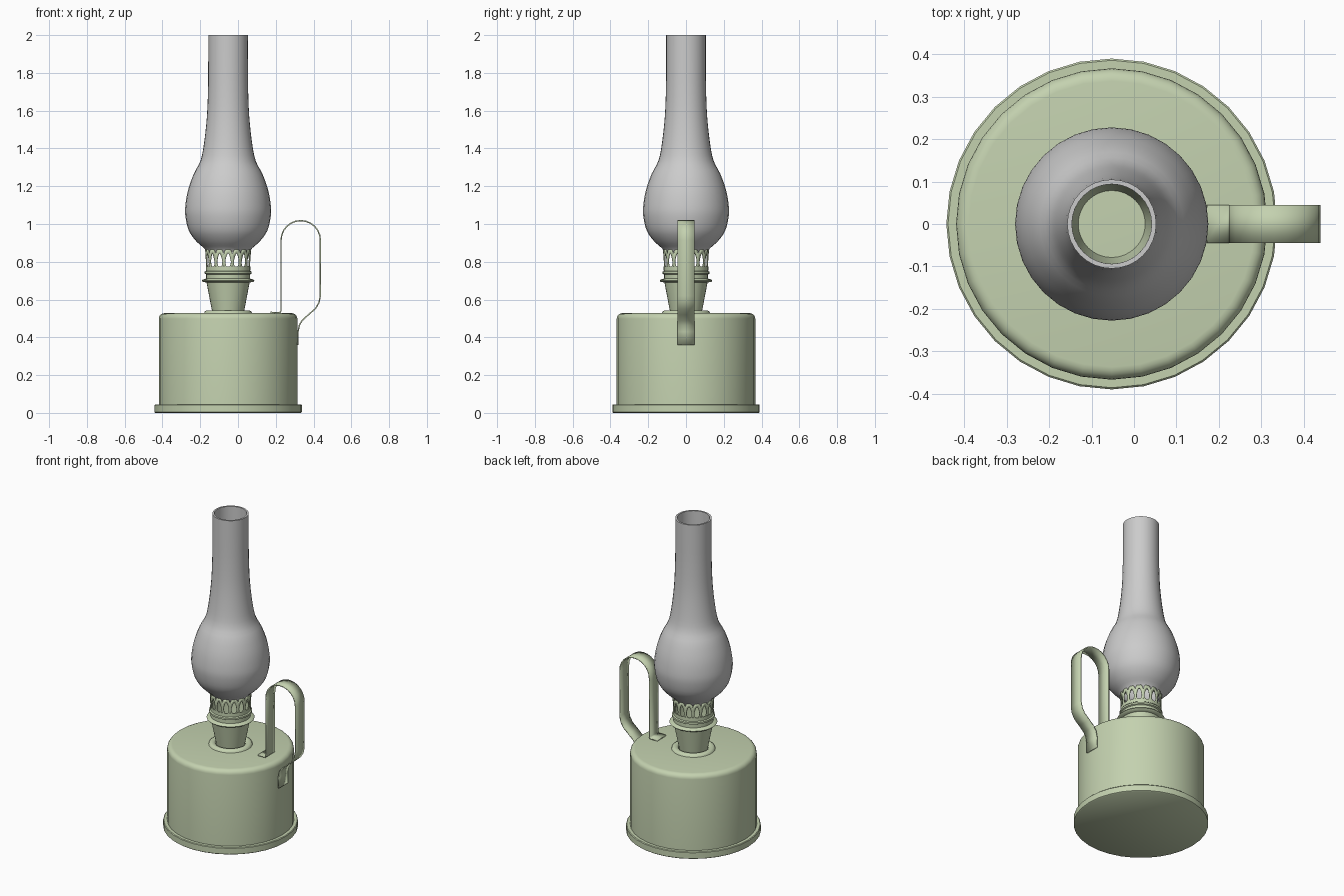
import bpy, bmesh, math
from mathutils import Vector

if "Cube" in bpy.data.objects:
    bpy.data.objects.remove(bpy.data.objects["Cube"])

CX = -0.0525  # lamp axis


def mat(name, rgb):
    m = bpy.data.materials.new(name)
    m.diffuse_color = (*rgb, 1)
    m.use_nodes = True
    m.node_tree.nodes["Principled BSDF"].inputs["Base Color"].default_value = m.diffuse_color
    return m


GREEN = mat("pale_green_enamel", (0.55, 0.64, 0.43))
GLASS = mat("grey_glass", (0.60, 0.60, 0.60))


def finish(bm, name, material, angle=40):
    bmesh.ops.remove_doubles(bm, verts=bm.verts, dist=1e-5)
    bmesh.ops.recalc_face_normals(bm, faces=bm.faces)
    me = bpy.data.meshes.new(name)
    bm.to_mesh(me)
    bm.free()
    for p in me.polygons:
        p.use_smooth = True
    me.set_sharp_from_angle(angle=math.radians(angle))
    me.materials.append(material)
    ob = bpy.data.objects.new(name, me)
    bpy.context.collection.objects.link(ob)
    return ob


def lathe(name, profile, material, n=32, closed=False, angle=40):
    """Revolve (radius, z) points about the lamp axis."""
    bm = bmesh.new()
    rings = []
    for r, z in profile:
        rings.append([bm.verts.new((CX + r * math.cos(2 * math.pi * i / n),
                                    r * math.sin(2 * math.pi * i / n), z)) for i in range(n)])
    pairs = list(zip(rings, rings[1:]))
    if closed:
        pairs.append((rings[-1], rings[0]))
    else:
        bm.faces.new(rings[0])
        bm.faces.new(rings[-1])
    for a, b in pairs:
        for i in range(n):
            j = (i + 1) % n
            bm.faces.new((a[i], a[j], b[j], b[i]))
    return finish(bm, name, material, angle)


def smooth_curve(pts, steps=4):
    """Catmull-Rom through 2D points."""
    p = [Vector(q) for q in pts]
    p = [2 * p[0] - p[1]] + p + [2 * p[-1] - p[-2]]
    out = []
    for a, b, c, d in zip(p, p[1:], p[2:], p[3:]):
        for k in range(steps):
            t = k / steps
            out.append(0.5 * (2 * b + (c - a) * t + (2 * a - 5 * b + 4 * c - d) * t * t
                              + (3 * b - a - 3 * c + d) * t ** 3))
    return [tuple(q) for q in out] + [tuple(pts[-1])]


# oil tank with foot rim and rounded shoulder
shoulder = [(0.337 + 0.03 * math.cos(a), 0.498 + 0.03 * math.sin(a))
            for a in [math.pi / 2 * k / 5 for k in range(6)]]
lathe("oil_tank", [(0.385, 0), (0.39, 0.004), (0.39, 0.041), (0.386, 0.045),
                   (0.367, 0.045)] + shoulder, GREEN)

# raised collar on the tank
lathe("tank_collar", [(0.084, 0.525), (0.128, 0.525), (0.124, 0.536), (0.114, 0.543),
                      (0.098, 0.543), (0.088, 0.536)], GREEN, closed=True)

# hollow burner cup with flange and rings
lathe("burner", [(0.083, 0.528), (0.114, 0.69), (0.134, 0.694), (0.139, 0.70), (0.134, 0.706),
                 (0.116, 0.711), (0.116, 0.733), (0.124, 0.737), (0.124, 0.748),
                 (0.116, 0.752), (0.116, 0.768), (0.110, 0.768), (0.110, 0.70),
                 (0.079, 0.528)], GREEN, closed=True)


# pierced crown: a ring of cells, each with a teardrop hole and scalloped top
def build_crown(cells=16, m=16):
    bm = bmesh.new()

    def put(u, z):
        r = 0.114 + 0.05 * (z - 0.765)
        return bm.verts.new((CX + r * math.cos(u), r * math.sin(u), z))

    half = math.pi / cells
    for c in range(cells):
        mid = -math.pi / 2 + 2 * half * c
        outer, inner = [], []
        for k in range(m):
            t = 2 * math.pi * (k + 0.5) / m
            s, w = math.sin(t), math.cos(t)
            f = 1 / max(abs(s), abs(w))
            u, v = w * f, s * f
            z = 0.81 + 0.045 * v
            if v > 0.999:
                z += 0.012 * (1 - u * u)
            outer.append(put(mid + half * u, z))
            # wide at the bottom, pointed at the top
            inner.append(put(mid + half * 0.62 * w * (1 - 0.4 * s), 0.808 + 0.036 * s))
        # square corners close the gaps between cells
        for k in range(m):
            j = (k + 1) % m
            bm.faces.new((outer[k], outer[j], inner[j], inner[k]))
            if k in (m // 8 - 1, 3 * m // 8 - 1, 5 * m // 8 - 1, 7 * m // 8 - 1):
                continue
    ob = finish(bm, "pierced_crown", GREEN)
    mod = ob.modifiers.new("thickness", "SOLIDIFY")
    mod.thickness = 0.005
    mod.offset = 0


build_crown()
# thin band behind the crown's lower edge
lathe("crown_band", [(0.111, 0.755), (0.118, 0.755), (0.118, 0.775), (0.111, 0.775)],
      GREEN, closed=True)

# glass chimney, outer then inner wall
outer = smooth_curve([(0.112, 0.848), (0.128, 0.872), (0.170, 0.91), (0.208, 0.965),
                      (0.226, 1.04), (0.226, 1.10), (0.212, 1.18), (0.182, 1.265),
                      (0.146, 1.335), (0.127, 1.43), (0.112, 1.57), (0.106, 1.72),
                      (0.105, 1.86), (0.105, 2.0)], 3)
inner = [(r - 0.011, z) for r, z in reversed(outer)]
lathe("glass_chimney", outer + inner, GLASS, closed=True)

# strap handle: foot on the tank top, loop, tail riveted to the tank side
path = [(0.172, 0.532), (0.222, 0.532), (0.228, 0.54), (0.228, 0.90)]
path += [(0.332 - 0.104 * math.cos(a), 0.915 + 0.103 * math.sin(a))
         for a in [math.pi * k / 12 for k in range(13)]]
path += [(0.436, 0.62), (0.429, 0.585), (0.410, 0.552), (0.375, 0.522), (0.340, 0.490),
         (0.325, 0.465), (0.318, 0.43), (0.317, 0.36)]
bm = bmesh.new()
rows = [[bm.verts.new((x, y, z)) for y in (-0.045, 0.045)] for x, z in path]
for a, b in zip(rows, rows[1:]):
    bm.faces.new((a[0], a[1], b[1], b[0]))
handle = finish(bm, "strap_handle", GREEN)
mod = handle.modifiers.new("thickness", "SOLIDIFY")
mod.thickness = 0.007
mod.offset = 0
